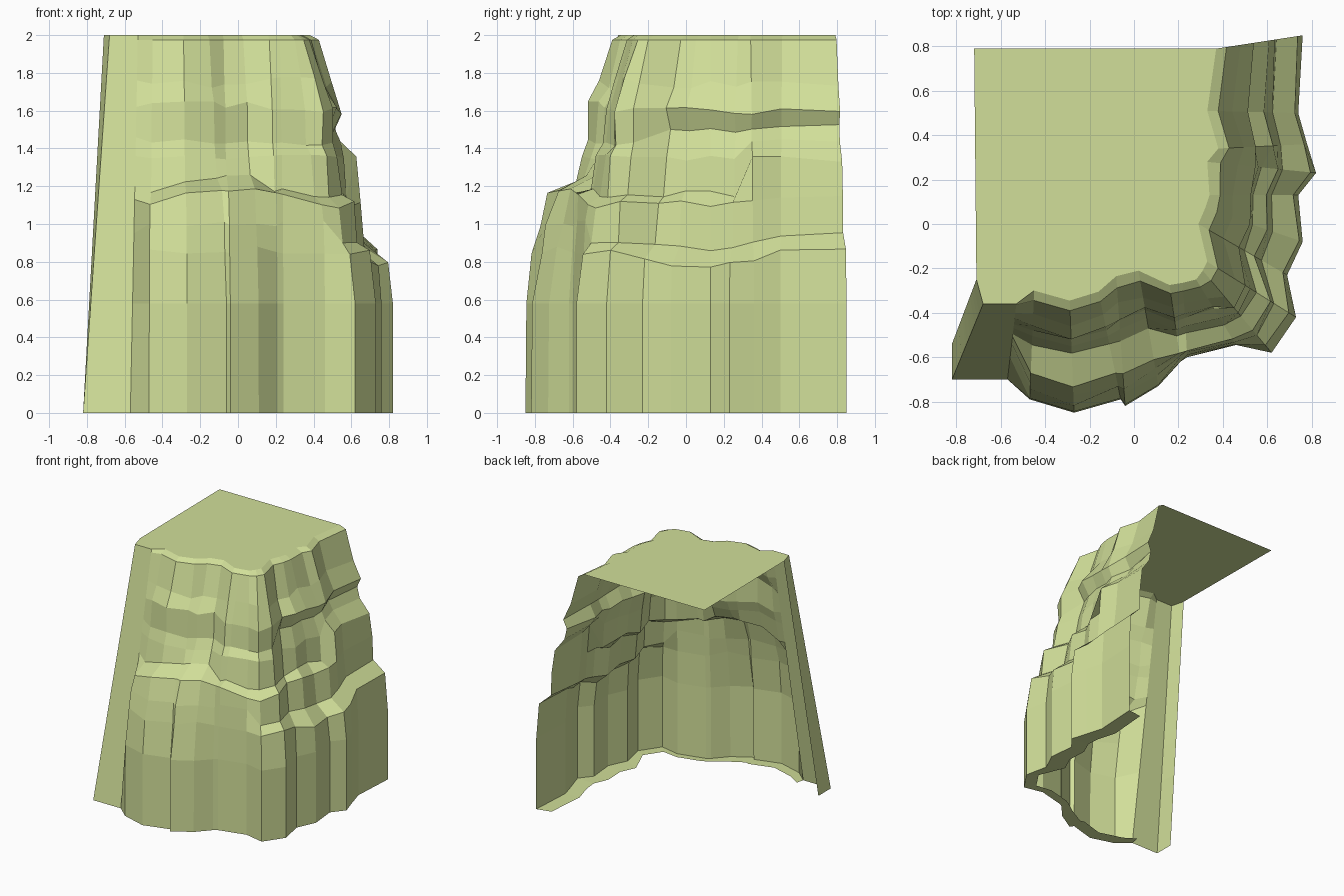
import bpy, bmesh, random
from mathutils import Vector

if "Cube" in bpy.data.objects:
    bpy.data.objects.remove(bpy.data.objects["Cube"])

random.seed(4)

# Vertical profiles: (height, fraction of the way from top rim out to base)
HEIGHTS = (0, .58, .86, .95, 1.13, 1.2, 1.36, 1.46, 1.62, 1.76, 1.975, 2)
PROFILES = {
    "slope": [(z, 1 - z / 2) for z in HEIGHTS],
    "buttress": [(0, 1), (.58, .99), (.86, .92), (1.0, .86), (1.13, .76), (1.2, .48),
                 (1.36, .42), (1.44, .36), (1.63, .33), (1.74, .22), (1.975, .09), (2, 0)],
    "shoulder": [(0, 1), (.58, 1), (.86, .97), (1.0, .94), (1.12, .90), (1.16, .68),
                 (1.36, .57), (1.43, .46), (1.6, .41), (1.76, .28), (1.975, .11), (2, 0)],
    "corner": [(0, 1), (.58, 1), (.86, .92), (.92, .77), (1.12, .71), (1.15, .54),
               (1.36, .50), (1.43, .42), (1.6, .45), (1.76, .30), (1.975, .12), (2, 0)],
    "right_front": [(0, 1), (.58, 1), (.82, .95), (.90, .70), (1.11, .64), (1.16, .50),
                    (1.35, .46), (1.5, .34), (1.6, .46), (1.74, .27), (1.975, .12), (2, 0)],
    "right_back": [(0, 1), (.58, 1), (.82, .95), (.92, .70), (1.14, .66), (1.34, .62),
                   (1.43, .42), (1.51, .34), (1.6, .44), (1.74, .27), (1.975, .12), (2, 0)],
}
LEDGE_ROWS = {"slope": (), "buttress": (4, 5), "shoulder": (4, 5), "corner": (4, 5),
              "right_front": (2, 3), "right_back": (2, 3)}

# Columns round the cliff: base x, y, top x, y, ledge height shift
COLUMNS = {
    "slope": [(-.82, -.54, -.71, -.25, 0), (-.82, -.70, -.68, -.36, 0),
              (-.57, -.70, -.53, -.36, 0)],
    "buttress": [(-.47, -.79, -.45, -.30, -.02), (-.27, -.85, -.29, -.345, .03),
                 (-.06, -.79, -.16, -.305, .03), (-.04, -.82, -.08, -.235, .06),
                 (.11, -.73, .02, -.21, .06)],
    "shoulder": [(.21, -.62, .16, -.275, .03), (.24, -.60, .22, -.265, .02),
                 (.46, -.545, .28, -.25, 0)],
    "corner": [(.62, -.58, .31, -.21, -.02), (.73, -.42, .33, -.17, 0)],
    "right_front": [(.69, -.23, .29, 0, 0), (.76, -.08, .32, .07, -.03),
                    (.74, .13, .34, .13, -.05), (.82, .23, .33, .28, -.04)],
    "right_back": [(.78, .36, .38, .34, -.01), (.74, .50, .33, .51, .03),
                   (.76, .85, .37, .79, .03)],
}

bm = bmesh.new()
grid, lip = [], []

# Rock wall vertices, with slight roughness between base and rim
for kind, columns in COLUMNS.items():
    for bx, by, tx, ty, shift in columns:
        base, top = Vector((bx, by, 0)), Vector((tx, ty, 0))
        rough = 0 if kind == "slope" else .02
        line = []
        for row, (z, t) in enumerate(PROFILES[kind]):
            if 2 <= row <= 9:
                t += random.uniform(-rough, rough)
                z += random.uniform(-rough, rough)
            if row in LEDGE_ROWS[kind]:
                z += shift
            p = top.lerp(base, t)
            line.append(bm.verts.new((p.x, p.y, z)))
        grid.append(line)
        p = base.lerp(top, .32 if "right" in kind else .2)
        lip.append((p.x, p.y, .005))

# Wall faces
for a, b in zip(grid, grid[1:]):
    for r in range(len(a) - 1):
        bm.faces.new((a[r], b[r], b[r + 1], a[r + 1]))

# Inward lip under the base
lip = [bm.verts.new(p) for p in lip[2:]]
for i in range(len(lip) - 1):
    bm.faces.new((grid[i + 2][0], lip[i], lip[i + 1], grid[i + 3][0]))

# Flat top; the back and left stay open
corner = bm.verts.new((-.72, .79, 2))
bm.faces.new([line[-1] for line in grid] + [corner])

mesh = bpy.data.meshes.new("cliff_corner")
bm.to_mesh(mesh)
bm.free()
cliff = bpy.data.objects.new("cliff_corner", mesh)
bpy.context.collection.objects.link(cliff)

mat = bpy.data.materials.new("mossy_rock")
mat.diffuse_color = (.64, .74, .32, 1)
mat.use_nodes = True
mat.node_tree.nodes["Principled BSDF"].inputs["Base Color"].default_value = mat.diffuse_color
mesh.materials.append(mat)
